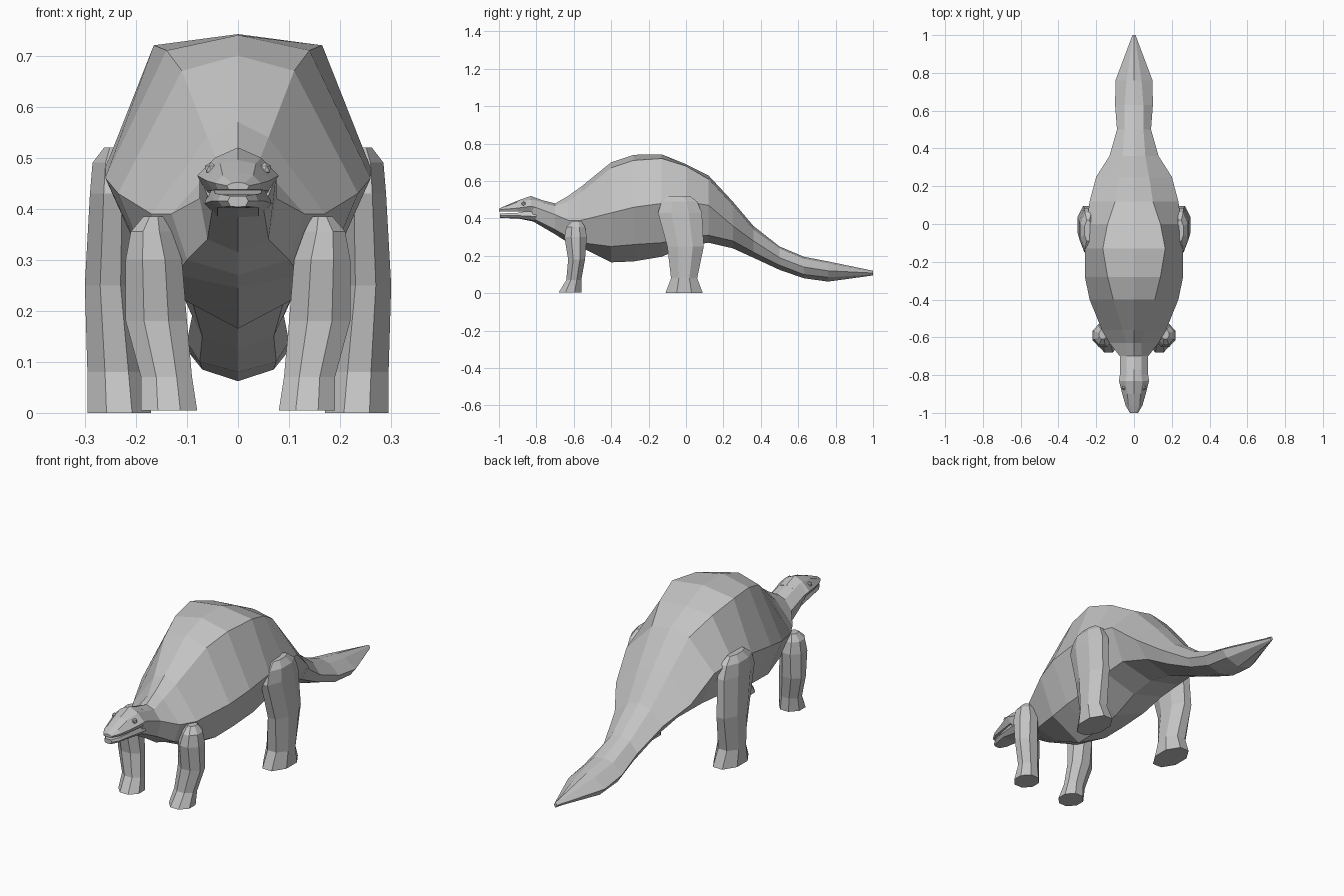
import bpy, bmesh
from mathutils import Vector

# single stone-grey colour
grey = bpy.data.materials.new("stone grey")
grey.diffuse_color = (0.55, 0.55, 0.55, 1)


def loft(name, rings, mirror=False):
    """Skin a list of equal-length point rings and cap both ends."""
    bm = bmesh.new()
    rows = [[bm.verts.new(p) for p in ring] for ring in rings]
    n = len(rows[0])
    for a, b in zip(rows, rows[1:]):
        for i in range(n):
            j = (i + 1) % n
            bm.faces.new((a[i], a[j], b[j], b[i]))
    bm.faces.new(rows[0])
    bm.faces.new(rows[-1])
    bmesh.ops.recalc_face_normals(bm, faces=bm.faces)
    return finish(name, bm, mirror)


def finish(name, bm, mirror):
    me = bpy.data.meshes.new(name)
    bm.to_mesh(me)
    bm.free()
    me.materials.append(grey)
    ob = bpy.data.objects.new(name, me)
    bpy.context.collection.objects.link(ob)
    if mirror:
        ob.modifiers.new("Mirror", 'MIRROR').use_axis[0] = True
    return ob


def section(y, zt, w1, z1, w2, z2, w3, z3, zb):
    """Symmetric eight-sided cross-section: ridge, back edge, flank, belly, keel."""
    half = [(w1, z1), (w2, z2), (w3, z3)]
    pts = [(0, zt)] + half + [(0, zb)] + [(-x, z) for x, z in reversed(half)]
    return [(x, y, z) for x, z in pts]


def leg_ring(z, x0, x1, y0, y1, c=0.3):
    """Chamfered rectangle around a leg at height z."""
    dx, dy = (x1 - x0) * c, (y1 - y0) * c
    return [(x0 + dx, y0, z), (x1 - dx, y0, z), (x1, y0 + dy, z), (x1, y1 - dy, z),
            (x1 - dx, y1, z), (x0 + dx, y1, z), (x0, y1 - dy, z), (x0, y0 + dy, z)]


# neck, trunk and tail in one skin
body = [
    (-0.82, .510, .04, .500, .075, .465, .05, .40, .385),
    (-0.70, .480, .04, .465, .075, .420, .06, .34, .315),
    (-0.63, .520, .04, .490, .130, .390, .10, .30, .270),
    (-0.56, .570, .06, .540, .170, .390, .12, .27, .245),
    (-0.40, .700, .11, .670, .235, .430, .16, .25, .165),
    (-0.28, .740, .14, .710, .260, .460, .17, .26, .170),
    (-0.13, .742, .165, .72, .260, .480, .17, .27, .195),
    (0.00, .690, .14, .680, .250, .490, .17, .30, .250),
    (0.12, .630, .10, .610, .235, .470, .17, .31, .270),
    (0.25, .490, .08, .470, .200, .360, .13, .28, .240),
    (0.36, .360, .06, .340, .130, .280, .09, .22, .190),
    (0.50, .250, .05, .240, .090, .190, .07, .15, .125),
    (0.63, .195, .05, .185, .100, .140, .075, .10, .080),
    (0.76, .170, .04, .160, .098, .120, .07, .085, .062),
    (1.00, .120, .004, .115, .008, .108, .004, .10, .095),
]
loft("body_and_tail", [section(*r) for r in body])

# upper head and snout
head = [
    (-0.77, .498, .03, .490, .070, .450, .05, .41, .400),
    (-0.83, .520, .045, .500, .080, .465, .06, .436, .436),
    (-0.90, .495, .035, .488, .062, .455, .05, .436, .436),
    (-0.96, .470, .03, .465, .045, .450, .04, .438, .438),
    (-1.00, .452, .012, .450, .022, .445, .018, .438, .438),
]
loft("head", [section(*r) for r in head])

# lower jaw, leaving a narrow mouth gap
jaw = [
    (-0.80, .450, .05, .450, .066, .410, .04, .385, .380),
    (-0.90, .430, .045, .430, .052, .415, .04, .402, .400),
    (-0.96, .428, .035, .428, .040, .415, .03, .403, .401),
    (-0.995, .425, .015, .425, .020, .415, .015, .405, .403),
]
loft("lower_jaw", [section(*r) for r in jaw])

# legs: z, inner x, outer x, front y, back y
front = [
    (.005, .08, .19, -.68, -.56), (.07, .09, .19, -.64, -.56),
    (.18, .10, .22, -.63, -.54), (.30, .11, .22, -.65, -.53),
    (.355, .13, .21, -.64, -.54), (.385, .145, .185, -.61, -.56),
]
loft("front_legs", [leg_ring(*r) for r in front], mirror=True)

hind = [
    (0, .17, .295, -.11, .09), (.08, .18, .295, -.08, .06),
    (.25, .20, .30, -.10, .095), (.43, .20, .29, -.15, .085),
    (.49, .20, .285, -.13, .06), (.52, .225, .262, -.09, .02),
]
loft("hind_legs", [leg_ring(*r) for r in hind], mirror=True)

# eyes
bm = bmesh.new()
bmesh.ops.create_icosphere(bm, subdivisions=1, radius=0.013)
bmesh.ops.translate(bm, verts=bm.verts, vec=Vector((.053, -.868, .478)))
finish("eyes", bm, True)
